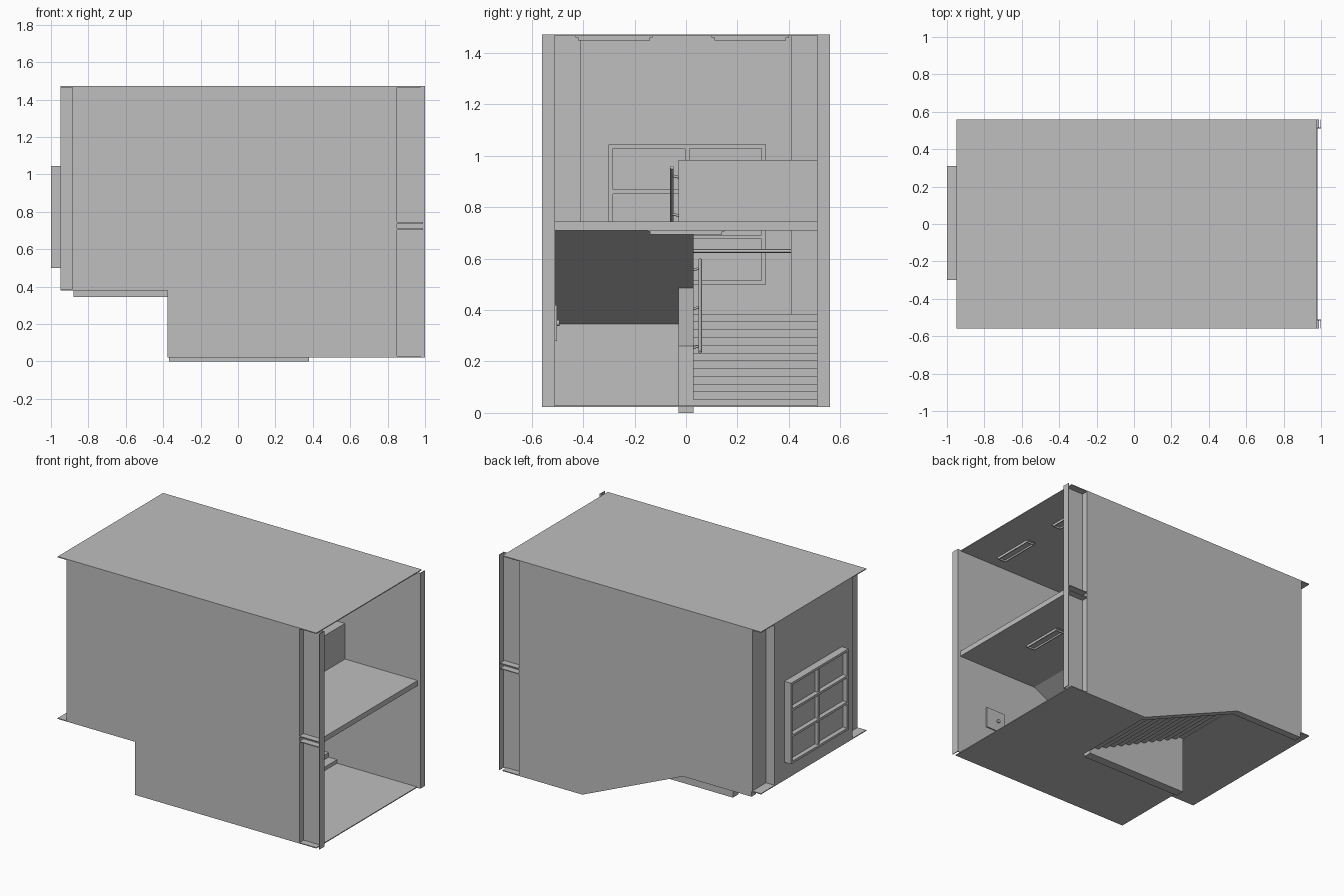
import bpy, bmesh
from mathutils import Vector

cube = bpy.data.objects.get("Cube")
if cube:
    bpy.data.objects.remove(cube, do_unlink=True)

grey = bpy.data.materials.new("plain_grey")
grey.use_nodes = True
COLOUR = (0.52, 0.52, 0.52, 1)
grey.diffuse_color = COLOUR
grey.node_tree.nodes["Principled BSDF"].inputs["Base Color"].default_value = COLOUR


def finish(name, bm):
    mesh = bpy.data.meshes.new(name)
    bm.to_mesh(mesh)
    bm.free()
    mesh.materials.append(grey)
    obj = bpy.data.objects.new(name, mesh)
    bpy.context.collection.objects.link(obj)
    return obj


def prism(name, profile, y0, y1):
    """Closed x-z profile extruded along y."""
    bm = bmesh.new()
    face = bm.faces.new([bm.verts.new((x, y0, z)) for x, z in profile])
    out = bmesh.ops.extrude_face_region(bm, geom=[face])
    moved = [v for v in out["geom"] if isinstance(v, bmesh.types.BMVert)]
    bmesh.ops.translate(bm, verts=moved, vec=(0, y1 - y0, 0))
    bmesh.ops.recalc_face_normals(bm, faces=bm.faces)
    return finish(name, bm)


def box(name, x0, x1, y0, y1, z0, z1):
    return prism(name, [(x0, z0), (x1, z0), (x1, z1), (x0, z1)], y0, y1)


def rod(name, a, b, r):
    a, b = Vector(a), Vector(b)
    bm = bmesh.new()
    bmesh.ops.create_cone(bm, cap_ends=True, segments=12, radius1=r, radius2=r, depth=(b - a).length)
    turn = (b - a).to_track_quat("Z", "Y").to_matrix()
    bmesh.ops.rotate(bm, verts=bm.verts, matrix=turn)
    bmesh.ops.translate(bm, verts=bm.verts, vec=(a + b) / 2)
    obj = finish(name, bm)
    for p in obj.data.polygons:
        p.use_smooth = len(p.vertices) == 4
    return obj


# Main dimensions
OUT, INN, BAY = 0.56, 0.51, 0.415
TOP, GROUND, LAND, UPPER = 1.472, 0.022, 0.385, 0.745
FOOT, HEAD = 0.38, -0.37
BACK, BAYX = -0.88, -0.95
T = 0.006
STEPS = 12

# Roof, ground floor, landing and upper floor
box("roof", BAYX, 0.975, -OUT, OUT, TOP - T, TOP)
box("ground_floor_entry", FOOT, 0.975, -OUT, OUT, GROUND, GROUND + T)
box("ground_floor_side", HEAD, FOOT, -OUT, 0, GROUND, GROUND + T)
box("landing", BAYX, HEAD, -OUT, OUT, LAND - T, LAND)
box("upper_floor", FOOT, 0.98, -INN, INN, 0.71, UPPER)

# Long side walls
prism("front_wall", [(BACK, LAND), (HEAD, LAND), (HEAD, GROUND), (0.85, GROUND),
                     (0.85, TOP - T), (BACK, TOP - T)], -OUT, -INN)
prism("rear_wall", [(BACK, 0.345), (HEAD, 0.345), (FOOT, GROUND), (0.85, GROUND),
                    (0.85, TOP - T), (BACK, TOP - T)], INN, OUT)
box("under_landing_wall", HEAD - T, HEAD, -OUT, -0.03, GROUND, LAND)

# Open-end channels, mirrored on both sides
for side, s in (("front", -1), ("rear", 1)):
    inner, outer = s * INN, s * OUT
    box(side + "_channel_web", 0.85, 1.0, *sorted((inner, inner + s * T)), GROUND, TOP)
    box(side + "_channel_flange", 0.996, 1.0, *sorted((inner, outer)), GROUND, TOP)
    for z in (0.71, UPPER):
        box(side + "_channel_bracket", 0.85, 0.99, *sorted((inner, outer)), z - T, z)

# End wall: set-back corners and a projecting bay with a window hole
for side, s in (("front", -1), ("rear", 1)):
    ya, yb = sorted((s * BAY, s * OUT))
    box(side + "_end_corner", BACK - T, BACK, ya, yb, LAND, TOP - T)
    ya, yb = sorted((s * BAY, s * (BAY - T)))
    box(side + "_bay_return", BAYX, BACK, ya, yb, LAND, TOP - T)
WY0, WY1, WZ0, WZ1 = -0.30, 0.31, 0.50, 1.045
box("bay_wall_low", BAYX, BAYX + T, -BAY, BAY, LAND, WZ0)
box("bay_wall_high", BAYX, BAYX + T, -BAY, BAY, WZ1, TOP - T)
box("bay_wall_front", BAYX, BAYX + T, -BAY, WY0, WZ0, WZ1)
box("bay_wall_rear", BAYX, BAYX + T, WY1, BAY, WZ0, WZ1)

# Window
F = 0.016
box("window_pane", -0.97, -0.966, WY0, WY1, WZ0, WZ1)
for i in range(4):
    z = WZ0 + (WZ1 - WZ0 - F) * i / 3
    box("window_rail", -1.0, BAYX, WY0, WY1, z, z + F)
for i in range(3):
    y = WY0 + (WY1 - WY0 - F) * i / 2
    box("window_post", -1.0 if i != 1 else -0.99, BAYX, y, y + F, WZ0, WZ1)

# Lower flight: folded plate that shows its steps from below too
run, rise = (FOOT - HEAD) / STEPS, (LAND - GROUND) / STEPS
upper_line, lower_line = [], []
for i in range(STEPS):
    x, z = FOOT - run * i, GROUND + rise * i
    upper_line += [(x, z), (x, z + rise)]
    lower_line += [(x - 0.004, z), (x - 0.004, z + rise - 0.004)]
upper_line.append((HEAD, LAND))
lower_line.append((HEAD, LAND - 0.004))
prism("lower_flight", upper_line + lower_line[::-1], 0.03, INN)

# Upper flight: solid steps with a flat soffit
rise = (UPPER - LAND) / STEPS
steps = []
for i in range(STEPS):
    x, z = HEAD + run * i, LAND + rise * i
    steps += [(x, z), (x, z + rise)]
prism("upper_flight", steps + [(FOOT, UPPER), (FOOT, 0.71), (HEAD, 0.345)], -INN, -0.03)

# Spine wall between the flights, and the upper parapet
prism("spine_wall", [(FOOT, 0), (FOOT, 0.26), (-0.08, 0.485), (FOOT, 0.71), (FOOT, 0.985),
                     (HEAD, 0.62), (HEAD, 0)], -0.03, 0.03)
box("upper_parapet", FOOT, 0.44, -0.03, INN, UPPER, 0.985)

# Handrails with wall brackets
for name, s, a, b in (("lower_handrail", 1, (FOOT, 0.235), (HEAD, 0.595)),
                      ("upper_handrail", -1, (HEAD, 0.60), (FOOT, 0.955))):
    y = 0.055 * s
    rod(name, (a[0], y, a[1]), (b[0], y, b[1]), 0.007)
    for t in (0.08, 0.5, 0.92):
        x, z = (a[k] + (b[k] - a[k]) * t for k in (0, 1))
        rod(name + "_bracket", (x, 0.028 * s, z - 0.01), (x, y, z - 0.003), 0.005)
rod("landing_handrail", (-0.90, -0.41, 0.63), (-0.90, 0.41, 0.63), 0.007)

# Ceiling lamps: shallow trays with a raised rim
for y, z in ((-0.28, TOP - T), (0.25, TOP - T), (0.0, 0.71)):
    box("lamp_plate", 0.69, 0.75, y - 0.15, y + 0.15, z - 0.005, z)
    for x in (0.69, 0.744):
        box("lamp_rim", x, x + T, y - 0.14, y + 0.14, z - 0.016, z)
    for e in (-0.14, 0.134):
        box("lamp_end", 0.69, 0.75, y + e, y + e + T, z - 0.016, z)

# Small wall hatch with a knob
box("wall_hatch", 0.63, 0.77, -INN, -INN + 0.008, 0.28, 0.42)
rod("hatch_knob", (0.68, -INN, 0.35), (0.68, -INN + 0.018, 0.35), 0.012)
